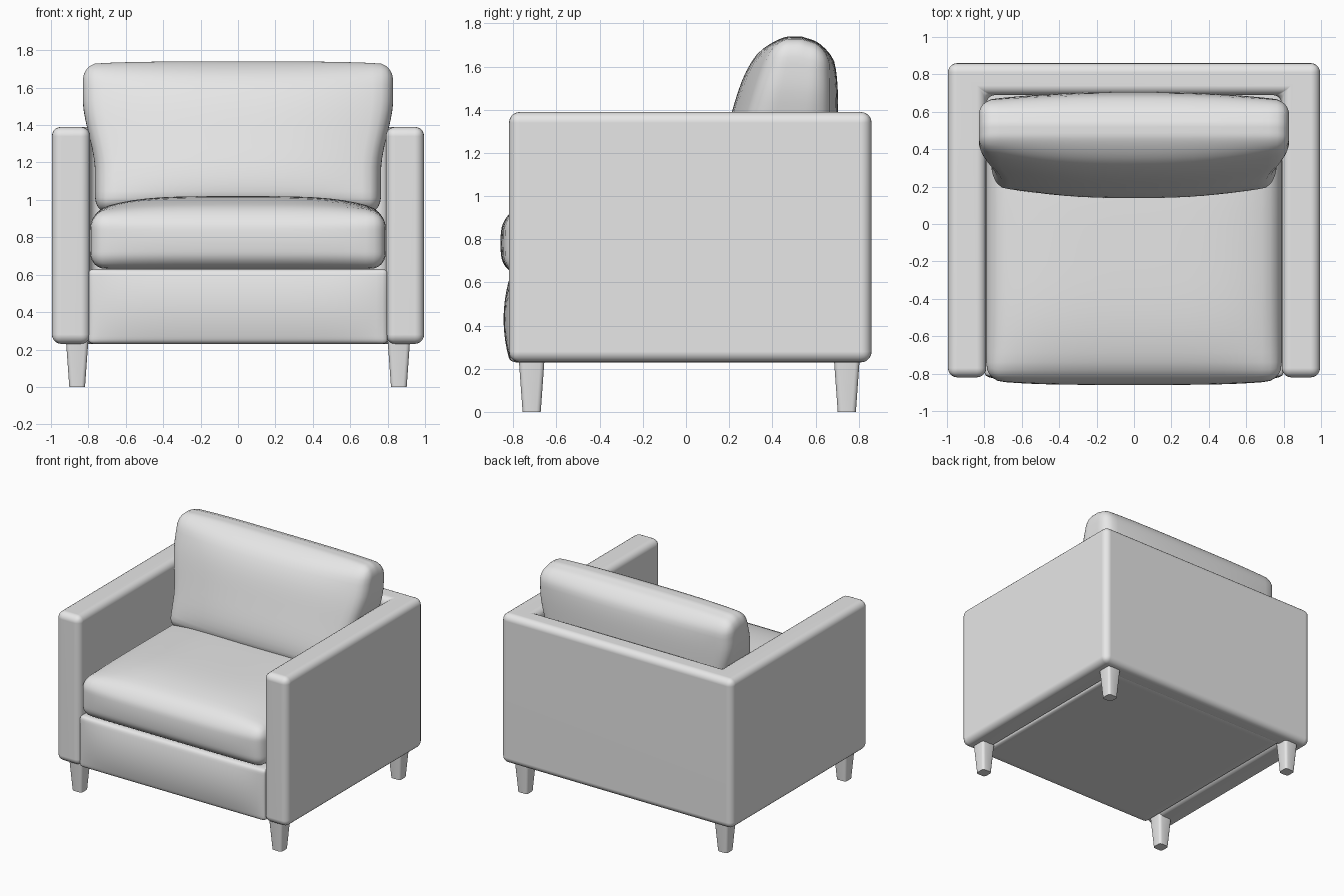
import bpy, bmesh, math
from mathutils import Vector, Matrix

if "Cube" in bpy.data.objects:
    bpy.data.objects.remove(bpy.data.objects["Cube"])

grey = bpy.data.materials.new("plain grey")
grey.diffuse_color = (0.8, 0.8, 0.8, 1)
grey.use_nodes = True
grey.node_tree.nodes["Principled BSDF"].inputs["Base Color"].default_value = grey.diffuse_color


def finish(name, bm, angle=40):
    bmesh.ops.recalc_face_normals(bm, faces=bm.faces[:])
    me = bpy.data.meshes.new(name)
    bm.to_mesh(me)
    bm.free()
    me.materials.append(grey)
    ob = bpy.data.objects.new(name, me)
    bpy.context.collection.objects.link(ob)
    bpy.ops.object.select_all(action='DESELECT')
    ob.select_set(True)
    bpy.context.view_layer.objects.active = ob
    bpy.ops.object.shade_smooth_by_angle(angle=math.radians(angle))
    return ob


def bevel(ob, width, segments=4):
    m = ob.modifiers.new("rounding", 'BEVEL')
    m.width, m.segments = width, segments
    m.limit_method, m.angle_limit = 'ANGLE', math.radians(40)
    ob.modifiers.new("even shading", 'WEIGHTED_NORMAL')
    ob.data.polygons.foreach_set("use_smooth", [True] * len(ob.data.polygons))
    for e in ob.data.edges:
        e.use_edge_sharp = False


def soft_box(name, lo, hi, r, deform, cuts=23):
    """Rounded box on a fine grid; deform(p, u, v, w) gets coordinates in -1..1."""
    lo, hi = Vector(lo), Vector(hi)
    mid, half = (lo + hi) / 2, (hi - lo) / 2
    bm = bmesh.new()
    bmesh.ops.create_cube(bm, size=2)
    bmesh.ops.subdivide_edges(bm, edges=bm.edges[:], cuts=cuts, use_grid_fill=True)
    for vert in bm.verts:
        # crowd the grid towards the rims, then round them off
        p = Vector([math.sin(c * math.pi / 2) * h for c, h in zip(vert.co, half)])
        core = Vector([max(-(h - r), min(h - r, c)) for c, h in zip(p, half)])
        if (p - core).length > 1e-6:
            p = core + (p - core).normalized() * r
        u, v, w = (p[i] / half[i] for i in range(3))
        vert.co = deform(p + mid, u, v, w)
    return finish(name, bm, 80)


# Arms and back: one U-shaped shell
outline = [(-0.995, -0.82), (-0.79, -0.82), (-0.79, 0.69), (0.79, 0.69),
           (0.79, -0.82), (0.995, -0.82), (0.995, 0.86), (-0.995, 0.86)]
bm = bmesh.new()
face = bm.faces.new([bm.verts.new((x, y, 0.23)) for x, y in outline])
up = bmesh.ops.extrude_face_region(bm, geom=[face])["geom"]
bmesh.ops.translate(bm, vec=(0, 0, 1.16),
                    verts=[g for g in up if isinstance(g, bmesh.types.BMVert)])
bevel(finish("arms_and_back", bm), 0.05, 5)


# Base with a softly bulging front panel
def base_shape(p, u, v, w):
    if v < 0:
        p.y -= 0.03 * (1 - w * w) * (1 - u ** 6)
    return p


soft_box("base", (-0.80, -0.815, 0.23), (0.80, 0.75, 0.63), 0.025, base_shape)


# Seat cushion, domed on top and swollen in front
def seat_shape(p, u, v, w):
    if w > 0:
        p.z += 0.085 * w * (1 - u ** 4) * (1 - v ** 4)
    if v < 0:
        p.y -= 0.025 * (1 - w * w) * (1 - u ** 4)
    return p


soft_box("seat_cushion", (-0.79, -0.835, 0.63), (0.79, 0.60, 0.935), 0.085, seat_shape)


# Back cushion, leaning back and flaring above the arms
def back_shape(p, u, v, w):
    z = p.z
    puff = (1 - abs(u) ** 2.5) * (1 - w ** 4)
    front = 0.20 + 0.29 * (z - 1.0) - 0.10 * puff
    rear = 0.66 + 0.045 * puff
    flare = max(0.0, min(1.0, (z - 1.15) / 0.4))
    p.x *= 0.765 + 0.065 * flare * flare * (3 - 2 * flare)
    p.y = front + (rear - front) * (v + 1) / 2
    if w > 0:
        p.z += 0.015 * w * (1 - u ** 4) - 0.04 * w * max(v, 0)
    return p


soft_box("back_cushion", (-1, -0.16, 0.93), (1, 0.16, 1.725), 0.09, back_shape)

# Tapered legs with chamfered corners
for place, y in (("front", -0.715), ("back", 0.745)):
    for side, x in (("left", -0.86), ("right", 0.86)):
        bm = bmesh.new()
        bmesh.ops.create_cone(bm, cap_ends=True, segments=4, depth=0.25,
                              radius1=0.042 * math.sqrt(2), radius2=0.06 * math.sqrt(2),
                              matrix=Matrix.Translation((x, y, 0.125)))
        bmesh.ops.rotate(bm, verts=bm.verts[:], cent=(x, y, 0),
                         matrix=Matrix.Rotation(math.pi / 4, 3, 'Z'))
        tall = [e for e in bm.edges if abs(e.verts[0].co.z - e.verts[1].co.z) > 0.1]
        bmesh.ops.bevel(bm, geom=tall, offset=0.02, segments=3, profile=0.5,
                        affect='EDGES')
        finish(f"{place}_{side}_leg", bm, 50)
